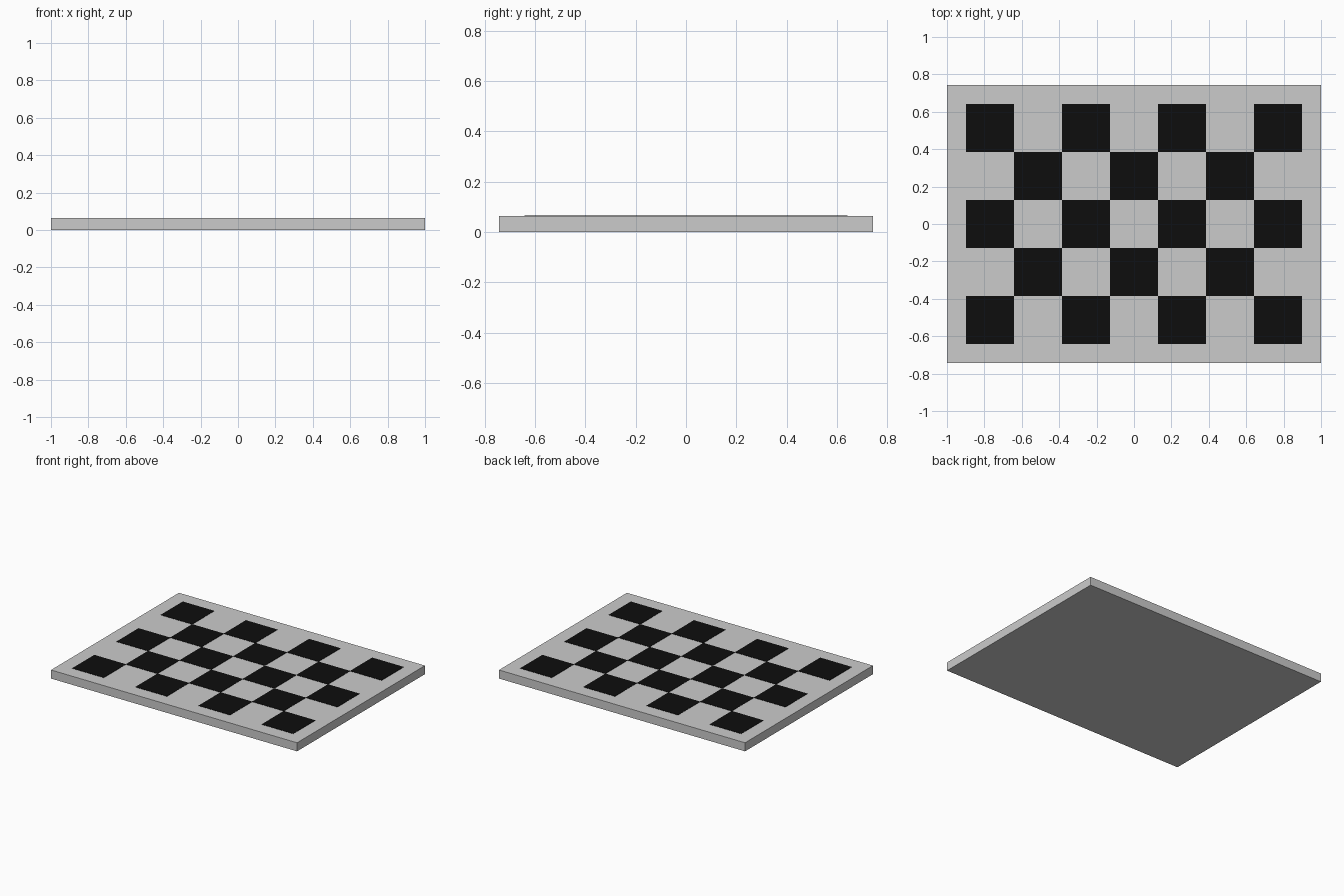
import bpy, bmesh
from mathutils import Matrix, Vector

if "Cube" in bpy.data.objects:
    bpy.data.objects.remove(bpy.data.objects["Cube"])

COLS, ROWS = 7, 5
SQ = 0.2567          # side of one square
THICK = 0.063        # board thickness
TILE = 0.002         # raised print thickness


def add_box(bm, centre, size):
    m = Matrix.Translation(centre) @ Matrix.Diagonal(Vector((*size, 1)))
    bmesh.ops.create_cube(bm, size=1, matrix=m)


def finish(name, bm):
    me = bpy.data.meshes.new(name)
    bm.to_mesh(me)
    bm.free()
    ob = bpy.data.objects.new(name, me)
    bpy.context.collection.objects.link(ob)
    return ob


# Grey board
bm = bmesh.new()
add_box(bm, (0, 0, THICK / 2), (2, 1.485, THICK))
finish("board", bm)

# Black checker squares on the top face
bm = bmesh.new()
for c in range(COLS):
    for r in range(ROWS):
        if (c + r) % 2 == 0:
            x = (c - (COLS - 1) / 2) * SQ
            y = (r - (ROWS - 1) / 2) * SQ
            add_box(bm, (x, y, THICK + TILE / 2), (SQ, SQ, TILE))
squares = finish("black_squares", bm)

black = bpy.data.materials.new("black")
black.diffuse_color = (0.004, 0.004, 0.004, 1)
black.use_nodes = True
black.node_tree.nodes["Principled BSDF"].inputs["Base Color"].default_value = black.diffuse_color
squares.data.materials.append(black)
